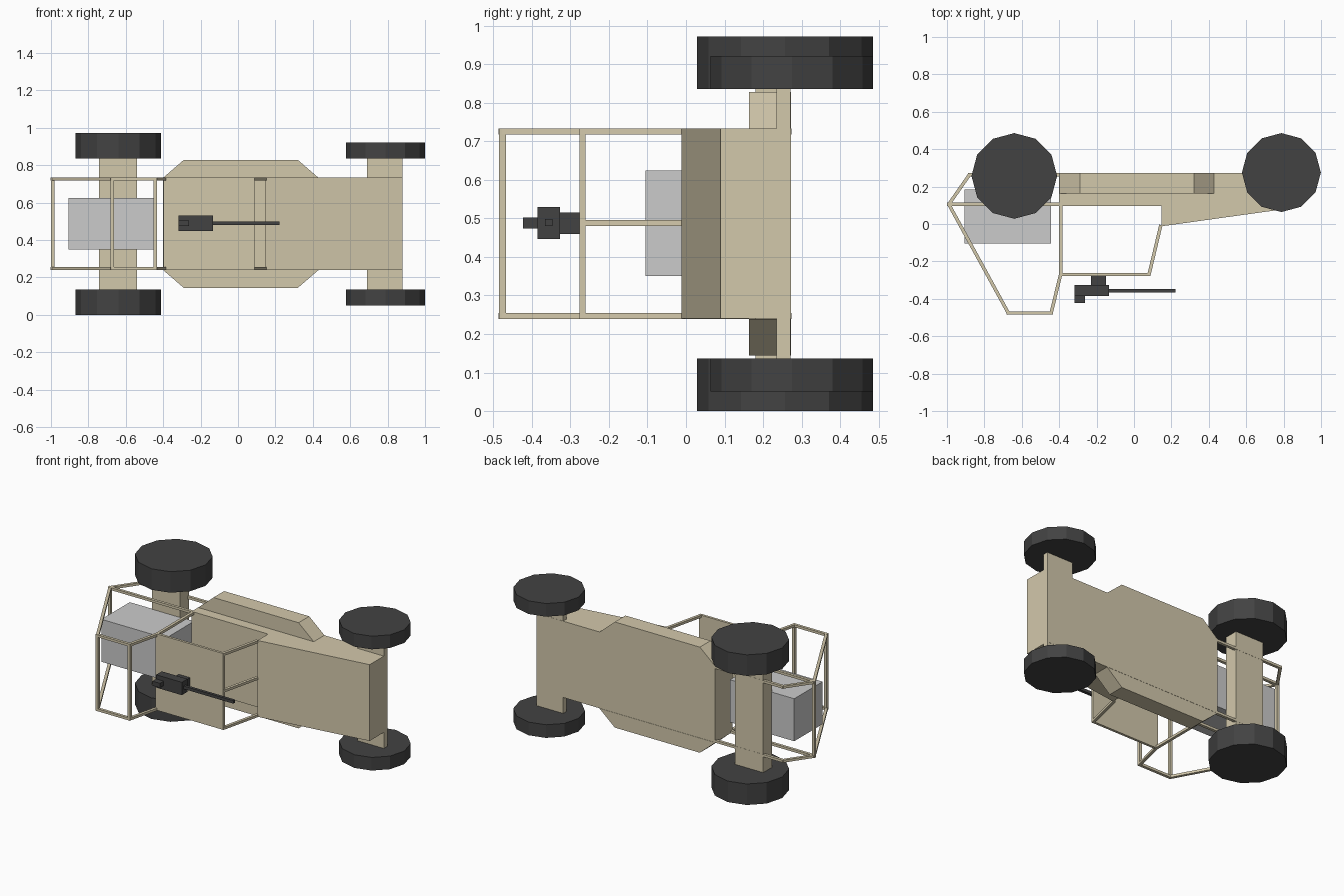
import bpy, bmesh, math
from mathutils import Vector

if "Cube" in bpy.data.objects:
    bpy.data.objects.remove(bpy.data.objects["Cube"])

MID = 0.486  # mirror plane of the vehicle, which lies on its side


def material(name, rgb):
    m = bpy.data.materials.new(name)
    m.diffuse_color = (*rgb, 1)
    m.use_nodes = True
    m.node_tree.nodes["Principled BSDF"].inputs["Base Color"].default_value = m.diffuse_color
    return m


tan = material("tan_paint", (0.65, 0.58, 0.41))
dark = material("dark_rubber", (0.055, 0.055, 0.055))


def finish(name, bm, mat):
    bmesh.ops.recalc_face_normals(bm, faces=bm.faces)
    me = bpy.data.meshes.new(name)
    bm.to_mesh(me)
    bm.free()
    if mat:
        me.materials.append(mat)
    ob = bpy.data.objects.new(name, me)
    bpy.context.collection.objects.link(ob)
    return ob


def prism(name, base, offset, mat):
    """Extrude a planar outline of 3D points along offset."""
    bm = bmesh.new()
    face = bm.faces.new([bm.verts.new(p) for p in base])
    ext = bmesh.ops.extrude_face_region(bm, geom=[face])
    moved = [g for g in ext["geom"] if isinstance(g, bmesh.types.BMVert)]
    bmesh.ops.translate(bm, verts=moved, vec=offset)
    if not any(face == f for f in bm.faces):
        bm.faces.new([v for v in bm.verts if v not in moved])
    return finish(name, bm, mat)


def box(name, x, y, z, mat):
    base = [(x[0], y[0], z[0]), (x[1], y[0], z[0]),
            (x[1], y[1], z[0]), (x[0], y[1], z[0])]
    return prism(name, base, (0, 0, z[1] - z[0]), mat)


def bar(name, a, b, z, mat, w=0.018, h=0.016):
    """Square tube between two xy points at height z."""
    a, b = Vector((*a, z - h / 2)), Vector((*b, z - h / 2))
    d = (b - a).normalized()
    n = Vector((-d.y, d.x, 0)) * w / 2
    a, b = a - d * w * 0.4, b + d * w * 0.4
    return prism(name, [a - n, b - n, b + n, a + n], (0, 0, h), mat)


def wheel(name, x, y, r, z0, z1):
    ring = [(x + r * math.cos(i * math.tau / 12),
             y + r * math.sin(i * math.tau / 12), z0) for i in range(12)]
    return prism(name, ring, (0, 0, z1 - z0), dark)


# Hull with sloping nose and cockpit floor
hull = [(-0.4, 0.272), (0.88, 0.272), (0.88, 0.09), (0.15, -0.012),
        (0.162, 0.097), (-0.4, 0.097)]
hull[3], hull[4] = (0.148, -0.012), (0.148, 0.097)
prism("hull", [(x, y, 0.24) for x, y in hull], (0, 0, 0.494), tan)

# Axles
box("rear_axle", (-0.743, -0.54), (0.18, 0.271), (0.136, 0.838), tan)
box("front_axle", (0.69, 0.88), (0.235, 0.271), (0.136, 0.838), tan)

# Roof panel and windscreen centre post
box("roof_panel", (-0.398, 0.088), (-0.277, -0.261), (0.24, 0.734), tan)
bar("windscreen_post", (0.081, -0.268), (0.142, -0.012), 0.488, tan)

# Side parts, mirrored across the vehicle centre
cage = {
    "rear_hoop_slope": ((-0.99, 0.105), (-0.672, -0.476)),
    "rear_hoop_top": ((-0.672, -0.476), (-0.443, -0.476)),
    "rear_hoop_front": ((-0.443, -0.476), (-0.392, -0.268)),
    "door_pillar": ((-0.392, -0.268), (-0.392, 0.105)),
    "engine_rail": ((-0.392, 0.105), (-0.99, 0.105)),
    "tail_strut": ((-0.99, 0.105), (-0.88, 0.263)),
    "floor_rail": ((-0.88, 0.263), (-0.392, 0.263)),
    "windscreen_pillar": ((0.081, -0.268), (0.142, -0.012)),
}
for side, s in (("left", 1), ("right", -1)):
    for part, (a, b) in cage.items():
        bar(f"{side}_{part}", a, b, MID + s * 0.2395, tan)
    pod = [(-0.4, 0.247), (-0.29, 0.342), (0.32, 0.342), (0.43, 0.247)]
    prism(f"{side}_side_pod", [(x, 0.163, MID + s * d) for x, d in pod],
          (0, 0.109, 0), tan)
    wheel(f"{side}_rear_wheel", -0.64, 0.257, 0.229,
          MID + s * 0.35, MID + s * 0.486)
    wheel(f"{side}_front_wheel", 0.788, 0.275, 0.211,
          MID + s * 0.35, MID + s * 0.435)

# Cage cross bars
for name, (x, y) in {"tail": (-0.99, 0.105), "rear": (-0.672, -0.476),
                     "front": (-0.443, -0.476)}.items():
    box(f"{name}_cross_bar", (x - 0.009, x + 0.009), (y - 0.009, y + 0.009),
        (0.24, 0.734), tan)

# Engine block
box("engine", (-0.905, -0.444), (-0.105, 0.185), (0.35, 0.625), None)

# Roof gun
box("gun_mount", (-0.23, -0.15), (-0.328, -0.277), (0.46, 0.515), dark)
box("gun_body", (-0.317, -0.133), (-0.385, -0.327), (0.447, 0.53), dark)
box("gun_sight", (-0.317, -0.263), (-0.423, -0.385), (0.474, 0.503), dark)
box("gun_barrel", (-0.133, 0.223), (-0.366, -0.347), (0.48, 0.499), dark)
